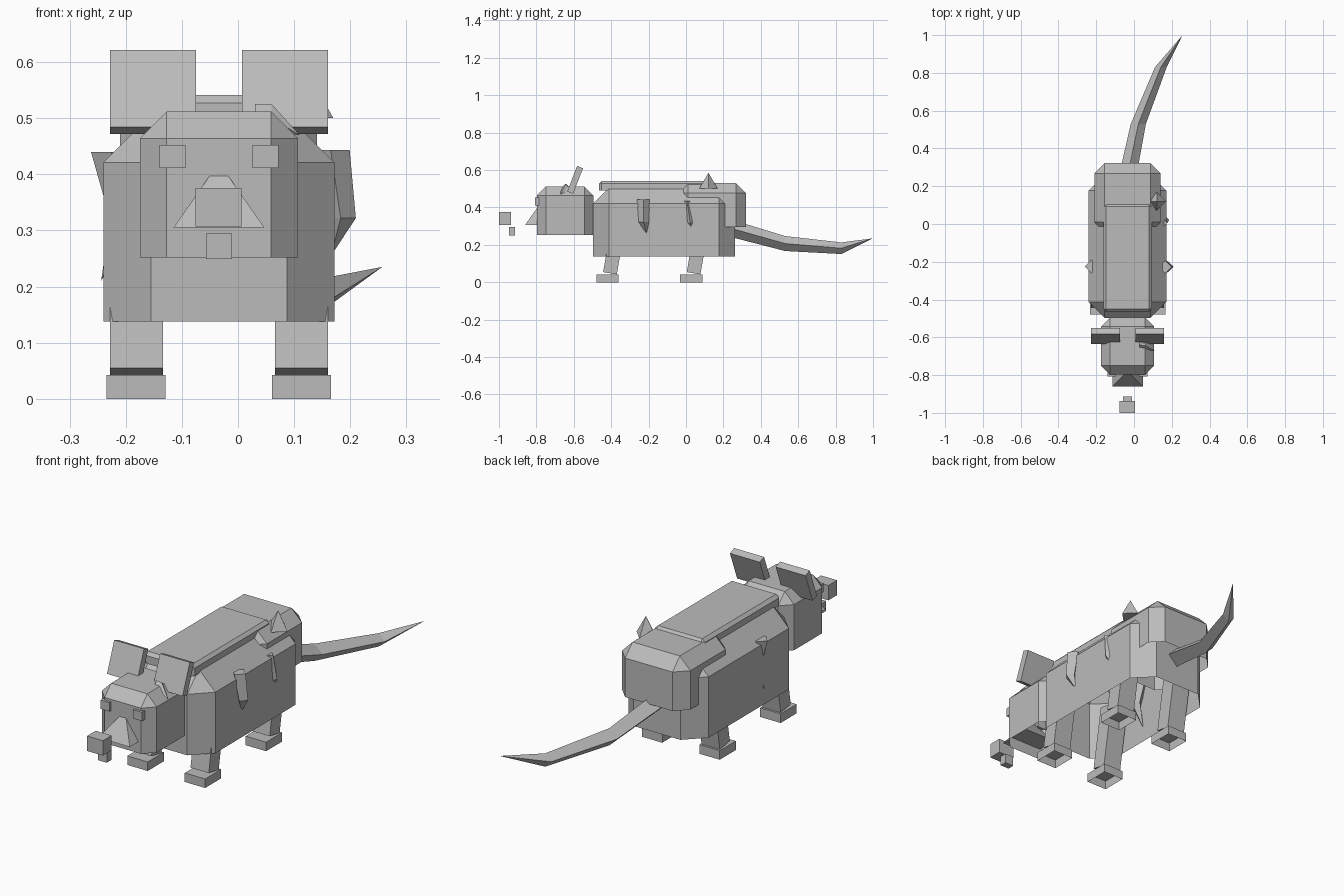
import bpy, bmesh, math
from mathutils import Vector, Matrix

if "Cube" in bpy.data.objects:
    bpy.data.objects.remove(bpy.data.objects["Cube"])

CX = -0.034  # the body's plane of symmetry
grey = bpy.data.materials.new("grey")
grey.diffuse_color = (0.5, 0.5, 0.5, 1)
grey.use_nodes = True
grey.node_tree.nodes["Principled BSDF"].inputs["Base Color"].default_value = grey.diffuse_color


def finish(name, bm):
    bm.normal_update()
    me = bpy.data.meshes.new(name)
    bm.to_mesh(me)
    bm.free()
    me.materials.append(grey)
    ob = bpy.data.objects.new(name, me)
    bpy.context.collection.objects.link(ob)
    return ob


def box(name, centre, size, bevel=0, tilt=0, open_bottom=False):
    """Box, optionally chamfered (all but bottom edges), open below, or tilted about x."""
    bm = bmesh.new()
    bmesh.ops.create_cube(bm, size=1, matrix=Matrix.Diagonal((*size, 1)))
    low = -size[2] / 2 + 1e-4
    if bevel:
        edges = [e for e in bm.edges if any(v.co.z > low for v in e.verts)]
        bmesh.ops.bevel(bm, geom=edges, offset=bevel, segments=1, affect='EDGES')
    if open_bottom:
        down = [f for f in bm.faces if all(v.co.z < low for v in f.verts)]
        bmesh.ops.delete(bm, geom=down, context='FACES')
    bm.transform(Matrix.Translation(centre) @ Matrix.Rotation(tilt, 4, 'X'))
    return finish(name, bm)


def span(name, x, y, z, **kw):
    """Box from its ranges."""
    c = [(a + b) / 2 for a, b in (x, y, z)]
    s = [b - a for a, b in (x, y, z)]
    return box(name, c, s, **kw)


def spike(name, path, u, v):
    """Four-sided tapering tube through (x, y, z, radius) points; the last one is the tip."""
    u, v = Vector(u), Vector(v)
    bm = bmesh.new()
    rings = []
    for x, y, z, r in path[:-1]:
        rings.append([bm.verts.new(Vector((x, y, z)) + d * r) for d in (u, v, -u, -v)])
    tip = bm.verts.new(path[-1][:3])
    for i in range(4):
        j = (i + 1) % 4
        for a, b in zip(rings, rings[1:]):
            bm.faces.new((a[i], a[j], b[j], b[i]))
        bm.faces.new((rings[-1][i], rings[-1][j], tip))
    bm.faces.new(rings[0])
    bmesh.ops.recalc_face_normals(bm, faces=bm.faces)
    return finish(name, bm)


# Body, rump, back plate and head
span("body", (-0.24, 0.172), (-0.497, 0.262), (0.138, 0.506), bevel=0.085, open_bottom=True)
span("rump", (-0.21, 0.141), (-0.043, 0.322), (0.295, 0.53), bevel=0.054, open_bottom=True)
span("back_plate", (-0.162, 0.094), (-0.465, 0.106), (0.49, 0.541), bevel=0.014)
span("head", (-0.175, 0.107), (-0.797, -0.495), (0.252, 0.512), bevel=0.048, open_bottom=True)

# Snout pyramid, nose and teeth
bm = bmesh.new()
bmesh.ops.create_cone(bm, cap_ends=True, segments=4, radius1=0.081 * math.sqrt(2), radius2=0,
                      depth=0.116, matrix=Matrix.Translation((CX, -0.78, 0.363))
                      @ Matrix.Rotation(math.pi / 4, 4, 'Z'))
finish("snout", bm)
span("nose", (-0.076, 0.006), (-1.0, -0.936), (0.307, 0.376))
span("teeth", (-0.057, -0.011), (-0.947, -0.914), (0.249, 0.295))

# Paired parts: ears, eyes, legs, feet
for side, s in (("left", -1), ("right", 1)):
    box(side + "_ear", (CX + s * 0.1175, -0.593, 0.547), (0.153, 0.034, 0.147), tilt=-0.37)
    box(side + "_eye", (CX + s * 0.083, -0.797, 0.432), (0.046, 0.022, 0.041))
    for end, y in (("front", -0.407), ("back", 0.04)):
        box(f"{end}_{side}_leg", (CX + s * 0.147, y + 0.026, 0.196), (0.094, 0.074, 0.3), tilt=-0.17)
        box(f"{end}_{side}_foot", (CX + s * 0.1475, y - 0.012, 0.021), (0.105, 0.118, 0.042),
            open_bottom=True)

# Tail
X, Y, Z = (1, 0, 0), (0, 1, 0), (0, 0, 1)
spike("tail", [(-0.045, 0.2, 0.3, 0.048), (0.023, 0.53, 0.207, 0.04),
               (0.142, 0.83, 0.182, 0.031), (0.257, 1.0, 0.235, 0)], X, Z)

# Fur tufts on the sides, rump and head
spike("right_shoulder_tuft", [(0.165, -0.228, 0.443, 0.034), (0.183, -0.226, 0.322, 0.027),
                              (0.166, -0.21, 0.255, 0)], X, Y)
spike("left_shoulder_tuft", [(-0.226, -0.225, 0.44, 0.036), (-0.2, -0.225, 0.32, 0.028),
                             (-0.244, -0.225, 0.21, 0)], X, Y)
spike("right_hip_tuft", [(0.155, 0.005, 0.435, 0.022), (0.167, 0.022, 0.32, 0.019),
                         (0.165, 0.028, 0.288, 0)], X, Y)
spike("rump_tuft", [(0.12, 0.12, 0.5, 0.05), (0.122, 0.12, 0.585, 0)], X, Y)
spike("head_tuft", [(0.03, -0.64, 0.497, 0.028), (0.06, -0.645, 0.5, 0.025),
                    (0.11, -0.67, 0.47, 0)], Y, Z)
